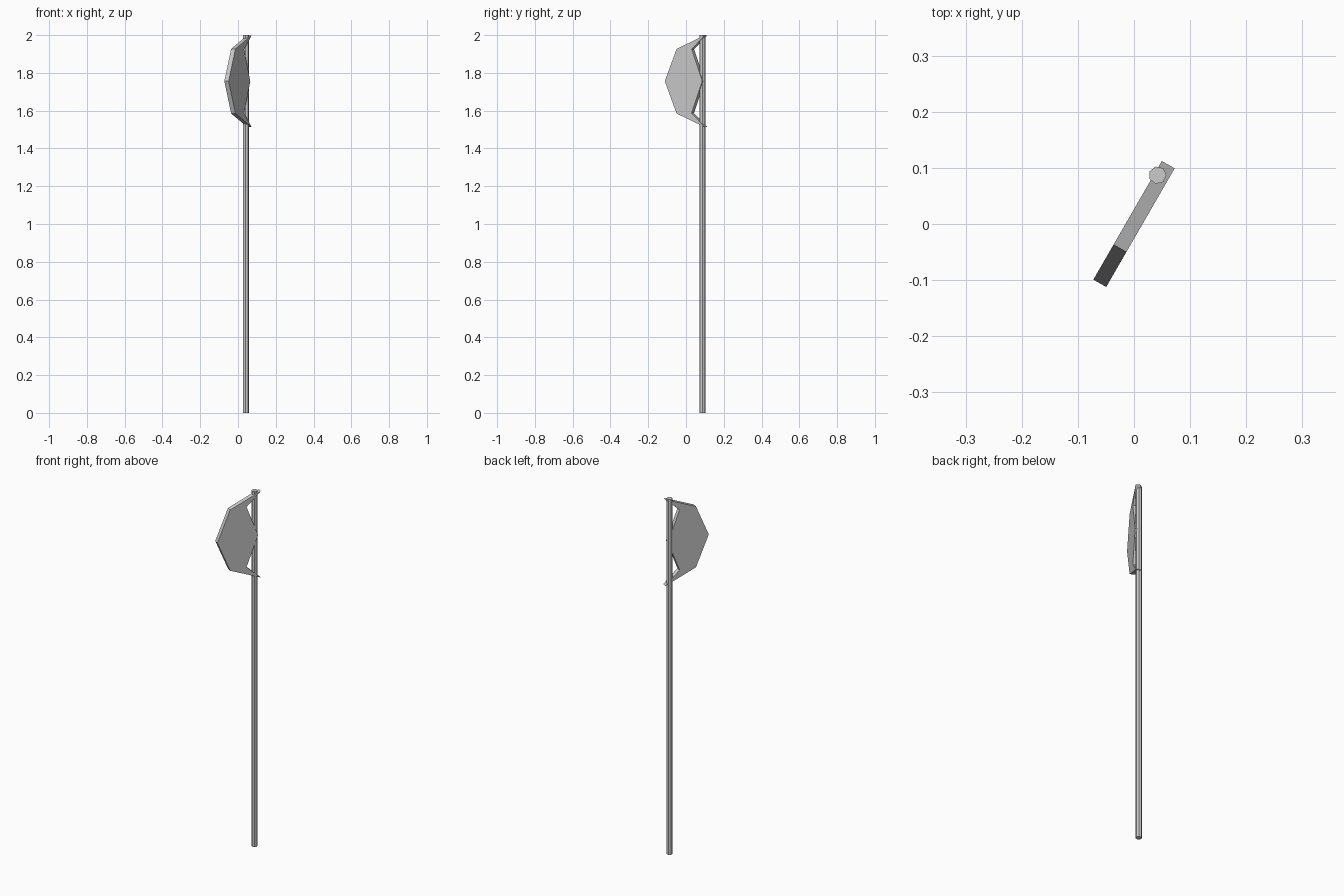
import bpy, bmesh
from math import radians, sin, cos, pi

if "Cube" in bpy.data.objects:
    bpy.data.objects.remove(bpy.data.objects["Cube"])


def prism(name, outline, depth, axis_map):
    """Extrude a closed 2D outline; axis_map(a, b, d) gives the 3D point."""
    bm = bmesh.new()
    base = [bm.verts.new(axis_map(a, b, depth[0])) for a, b in outline]
    face = bm.faces.new(base)
    ext = bmesh.ops.extrude_face_region(bm, geom=[face], use_keep_orig=True)
    shift = [axis_map(0, 0, depth[1])[i] - axis_map(0, 0, depth[0])[i] for i in range(3)]
    bmesh.ops.translate(bm, vec=shift,
                        verts=[v for v in ext["geom"] if isinstance(v, bmesh.types.BMVert)])
    bmesh.ops.recalc_face_normals(bm, faces=bm.faces)
    mesh = bpy.data.meshes.new(name)
    bm.to_mesh(mesh)
    bm.free()
    obj = bpy.data.objects.new(name, mesh)
    bpy.context.collection.objects.link(obj)
    return obj


# Seven-sided pole
R = 0.0158
ring = [(0.042 + R * cos(2 * pi * i / 7), 0.087 + R * sin(2 * pi * i / 7)) for i in range(7)]
prism("pole", ring, (0, 2.0), lambda a, b, d: (a, b, d))

# Crescent blade: flat plate with two pointed arms and a rear point on the pole
MID = 1.756
upper = [(0.122, 0.243), (-0.05, 0.171)]
inner = (0.042, 0.169)
outline = ([(u, MID + h) for u, h in upper] + [(-0.122, MID)]
           + [(u, MID - h) for u, h in reversed(upper)]
           + [(inner[0], MID - inner[1]), (0.107, MID), (inner[0], MID + inner[1])])
blade = prism("axe_blade", outline, (-0.0132, 0.0132), lambda u, z, d: (u, -d, z))
blade.rotation_euler.z = radians(60)
